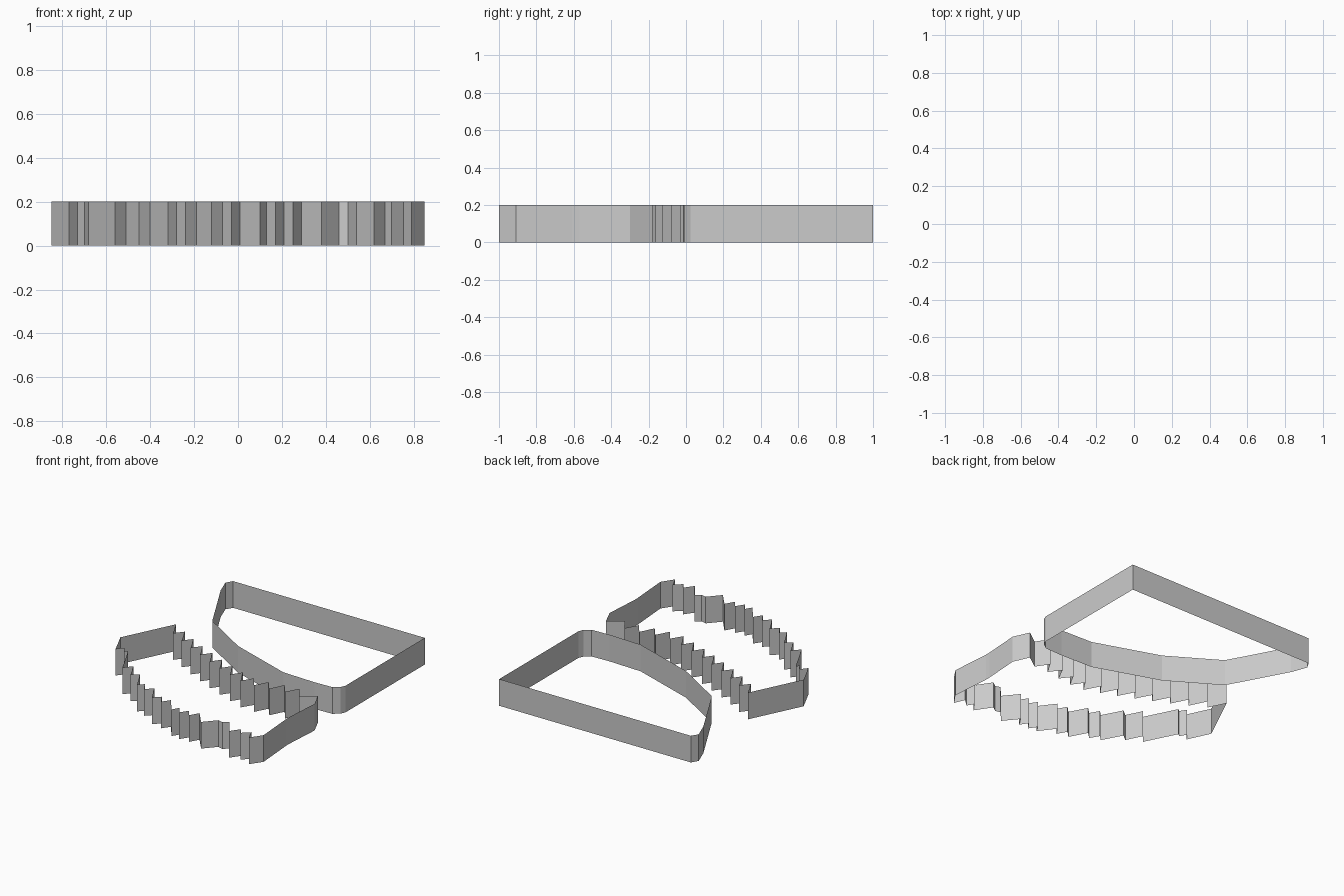
import bpy

H = 0.2


def ribbon(name, pts):
    """Open-topped vertical wall following a closed outline."""
    n = len(pts)
    verts = [(x, y, z) for z in (0, H) for x, y in pts]
    faces = [(i, (i + 1) % n, n + (i + 1) % n, n + i) for i in range(n)]
    me = bpy.data.meshes.new(name)
    me.from_pydata(verts, [], faces)
    me.update()
    ob = bpy.data.objects.new(name, me)
    bpy.context.collection.objects.link(ob)
    return ob


def lerp(path, x):
    for (x0, y0), (x1, y1) in zip(path, path[1:]):
        if x <= x1:
            return y0 + (y1 - y0) * (x - x0) / (x1 - x0)
    return path[-1][1]


# Rear wall: straight back and right side, bowed front
ribbon("rear_wall", [
    (0.85, 1.0), (0.85, 0.06), (0.835, 0.025), (0.79, -0.01), (0.645, -0.015),
    (0.38, -0.005), (-0.115, 0.165), (-0.49, 0.395), (-0.725, 0.83),
    (-0.77, 0.95), (-0.74, 1.0)][::-1])

# Front wall: jagged front edge, left to right
front = [
    (-0.85, -0.18), (-0.77, -0.35), (-0.73, -0.30), (-0.70, -0.35), (-0.68, -0.33),
    (-0.56, -0.57), (-0.51, -0.51), (-0.45, -0.63), (-0.40, -0.59), (-0.32, -0.74),
    (-0.28, -0.70), (-0.24, -0.77), (-0.19, -0.72), (-0.12, -0.85), (-0.07, -0.80),
    (-0.03, -0.87), (0.01, -0.81), (0.10, -0.93), (0.13, -0.88), (0.17, -0.94),
    (0.21, -0.88), (0.25, -0.94), (0.29, -0.87), (0.38, -0.98), (0.46, -0.89),
    (0.50, -0.90), (0.54, -0.87), (0.62, -0.99), (0.67, -0.92), (0.70, -0.97),
    (0.755, -0.92), (0.79, -1.0)]

# Right end
right = [(0.85, -0.91), (0.827, -0.61), (0.827, -0.57), (0.845, -0.30), (0.79, -0.18)]

# Jagged back edge: saw teeth following a centre line
centre = [(-0.66, 0.16), (-0.44, 0.04), (-0.30, -0.03), (-0.05, -0.14),
          (0.25, -0.25), (0.41, -0.24), (0.54, -0.21), (0.75, -0.21)]
back = []
teeth, step = 12, 0.1165
for i in range(teeth):
    x = -0.66 + i * step
    back.append((x, lerp(centre, x) + 0.05))
    x += 0.064
    back.append((x, lerp(centre, x) - 0.045))

ribbon("jagged_front_wall", front + right + back[::-1])
